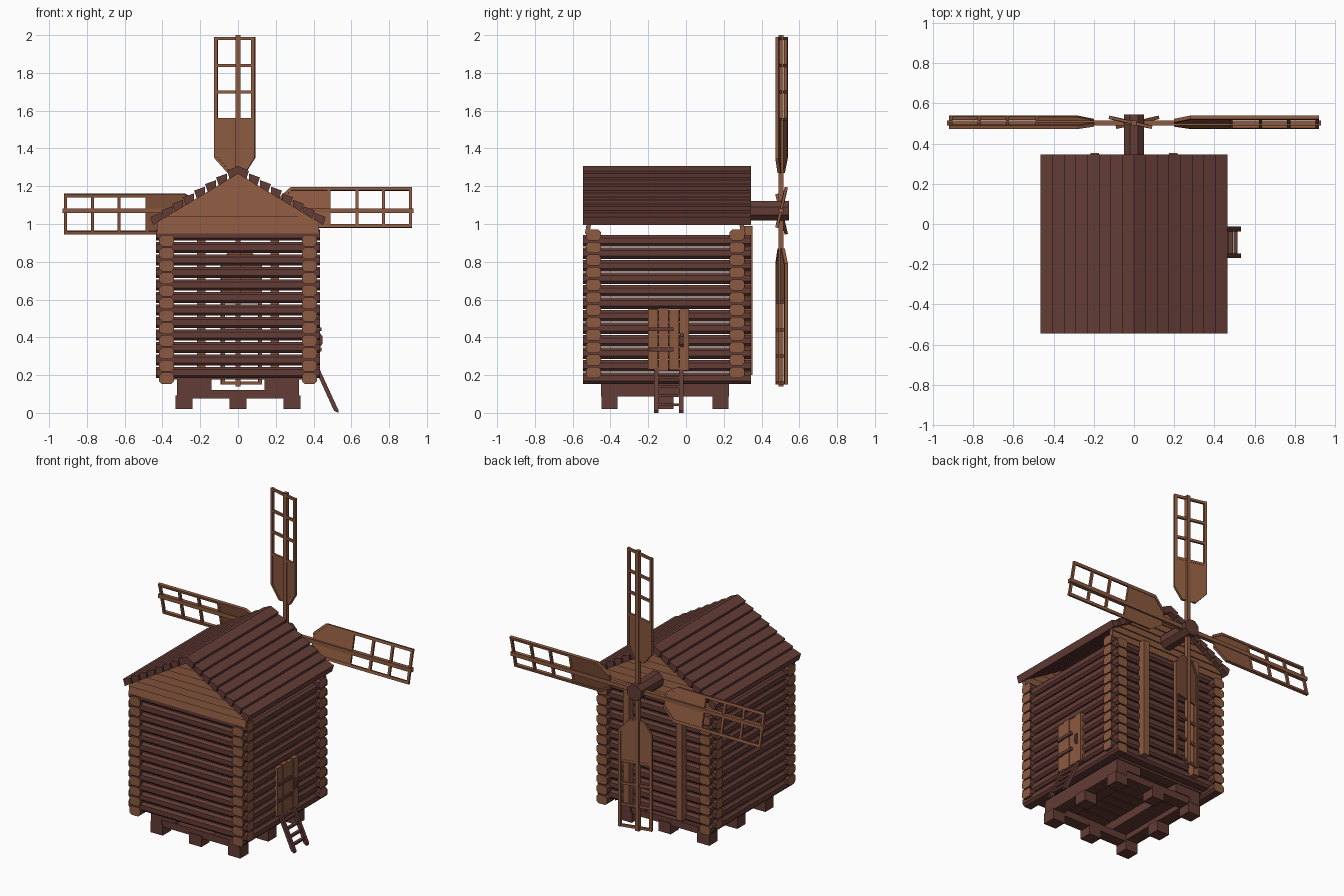
import bpy, bmesh, math
from mathutils import Matrix, Vector

if "Cube" in bpy.data.objects:
    bpy.data.objects.remove(bpy.data.objects["Cube"])


def material(name, col):
    m = bpy.data.materials.new(name)
    m.diffuse_color = (*col, 1)
    m.use_nodes = True
    m.node_tree.nodes["Principled BSDF"].inputs["Base Color"].default_value = m.diffuse_color
    return m


DARK = material("dark_wood", (0.125, 0.045, 0.036))
LIGHT = material("light_wood", (0.26, 0.10, 0.05))


def prism(bm, pts, axis, lo, hi, cap=0, mat=0):
    """Extrude a 2D outline along an axis; outline is in the other two axes, in order."""
    def place(p, t):
        v = list(p)
        v.insert("xyz".index(axis), t)
        return bm.verts.new(v)
    a = [place(p, lo) for p in pts]
    b = [place(p, hi) for p in pts]
    n = len(pts)
    for ring in (a, b[::-1]):
        bm.faces.new(ring).material_index = cap
    for i in range(n):
        j = (i + 1) % n
        bm.faces.new((a[i], b[i], b[j], a[j])).material_index = mat
    return a + b


def box(bm, x, y, z, mat=0):
    return prism(bm, [(x[0], y[0]), (x[1], y[0]), (x[1], y[1]), (x[0], y[1])],
                 "z", z[0], z[1], mat, mat)


def finish(name, bm, mats, matrix=None):
    bmesh.ops.recalc_face_normals(bm, faces=bm.faces)
    me = bpy.data.meshes.new(name)
    bm.to_mesh(me)
    bm.free()
    for m in mats:
        me.materials.append(m)
    ob = bpy.data.objects.new(name, me)
    if matrix:
        ob.matrix_world = matrix
    bpy.context.collection.objects.link(ob)
    return ob


def log_outline(c, z, hw, hh, b=0.014):
    return [(c - hw, z - hh + b), (c - hw + b, z - hh), (c + hw - b, z - hh), (c + hw, z - hh + b),
            (c + hw, z + hh - b), (c + hw - b, z + hh), (c - hw + b, z + hh), (c - hw, z + hh - b)]


# log walls with pale cut ends, crossing at the corners
PITCH = 0.0662
for name, axis, centres, lo, hi, z0 in (
        ("side_wall", "y", (-0.378, 0.378), -0.545, 0.345, 0.183),
        ("end_wall", "x", (-0.49, 0.27), -0.435, 0.435, 0.213)):
    for k, c in enumerate(centres):
        bm = bmesh.new()
        for i in range(12):
            prism(bm, log_outline(c, z0 + i * PITCH, 0.039, 0.0295), axis, lo, hi, cap=1)
        finish(f"{name}_{k + 1}", bm, (DARK, LIGHT))

# gables of lapped boards
ROWS, G0, G1 = 7, 0.95, 1.268
gw = lambda z: min(0.43, max(0.004, (G1 - z) / 0.6))
for name, y, out in (("front_gable", -0.515, -1), ("back_gable", 0.295, 1)):
    bm = bmesh.new()
    step = (G1 - G0) / ROWS
    for i in range(ROWS):
        za, zb = G0 + i * step, G0 + (i + 1) * step
        zm = min(max(za, 1.01), zb)
        pts = [(-gw(za), za), (gw(za), za), (gw(zm), zm), (gw(zb), zb),
               (-gw(zb), zb), (-gw(zm), zm)]
        if zm in (za, zb):
            pts = [(-gw(za), za), (gw(za), za), (gw(zb), zb), (-gw(zb), zb)]
        vs = prism(bm, pts, "y", y - 0.012, y + 0.012)
        for v in vs:  # lean each board so its lower edge stands out
            if v.co.z < za + 0.001:
                v.co.y += out * 0.008
    finish(name, bm, (LIGHT,))

# lapped roof boards
bm = bmesh.new()
W = 0.058
for s in (-1, 1):
    for i in range(8):
        x0, x1 = i * W, (i + 1) * W
        top = lambda x: 1.308 - 0.6 * x
        pts = [(s * x0, top(x0) - 0.006), (s * x1, top(x1) + 0.008),
               (s * (x1 - 0.014), top(x1) - 0.036), (s * x0, top(x0) - 0.042)]
        if i == 0:
            pts[0] = (0, top(0))
        prism(bm, pts, "y", -0.545, 0.345)
finish("roof", bm, (DARK,))

# timber base: feet, beams, joists and floor
bm = bmesh.new()
FX, FY = (-0.285, 0, 0.285), (-0.405, -0.11, 0.183)
for x in FX:
    for y in FY:
        if x or y != FY[1]:
            box(bm, (x - 0.045, x + 0.045), (y - 0.043, y + 0.043), (0.02, 0.092))
finish("feet", bm, (DARK,))
bm = bmesh.new()
for x in (FX[0], FX[2]):
    box(bm, (x - 0.038, x + 0.038), (-0.45, 0.228), (0.088, 0.178))
for y in (FY[0], FY[2]):
    box(bm, (-0.25, 0.25), (y - 0.038, y + 0.038), (0.076, 0.122))
finish("base_beams", bm, (DARK,))
bm = bmesh.new()
for x in (-0.195, 0.195):
    box(bm, (x - 0.055, x + 0.055), (-0.45, 0.228), (0.122, 0.195))
finish("floor_joists", bm, (DARK,))
bm = bmesh.new()
for i in range(9):
    y = -0.45 + i * 0.077
    box(bm, (-0.34, 0.34), (y, y + 0.068), (0.178, 0.196))
finish("floor_planks", bm, (DARK,))

# upright battens on the back wall
bm = bmesh.new()
for x in (-0.195, 0.195):
    box(bm, (x - 0.022, x + 0.022), (0.30, 0.352), (0.2, 0.99))
finish("back_battens", bm, (LIGHT,))

# door with hinges and handle
bm = bmesh.new()
for i, (za, zb) in enumerate(((0.23, 0.55), (0.222, 0.555), (0.228, 0.548), (0.224, 0.553))):
    y = -0.2 + i * 0.055
    box(bm, (0.405, 0.43 + 0.003 * (i % 2)), (y, y + 0.052), (za, zb))
finish("door", bm, (LIGHT,))
bm = bmesh.new()
for z in (0.335, 0.443):
    box(bm, (0.425, 0.443), (-0.195, -0.065), (z - 0.01, z + 0.01))
finish("door_hinges", bm, (DARK,))
bm = bmesh.new()
prism(bm, [(0.425, 0.35), (0.436, 0.35), (0.447, 0.365), (0.447, 0.405), (0.436, 0.42), (0.425, 0.42)],
      "y", -0.028, -0.012)
finish("door_handle", bm, (DARK,))

# ladder leaning on the door sill
bm = bmesh.new()
for y in (-0.158, -0.025):
    prism(bm, [(0.508, 0.012), (0.53, 0.0), (0.533, 0.012), (0.428, 0.24), (0.408, 0.232)],
          "y", y - 0.012, y + 0.012)
for t in (0.15, 0.36, 0.57, 0.78):
    x, z = 0.52 - 0.102 * t, 0.01 + 0.225 * t
    box(bm, (x - 0.01, x + 0.01), (-0.15, -0.03), (z - 0.007, z + 0.007))
finish("ladder", bm, (DARK,))

# windmill shaft
bm = bmesh.new()
prism(bm, [(0.055 * math.cos(math.radians(a)), 1.07 + 0.055 * math.sin(math.radians(a)))
           for a in [22.5 + 45 * k for k in range(8)]], "y", 0.2, 0.545)
finish("shaft", bm, (DARK,))

# four sails, each a spar with a tilted frame and a boarded inner part
U0, U1, B, T = -0.128, 0.092, 0.018, 0.009
for k, side in enumerate(("top", "right", "bottom", "left")):
    bm = bmesh.new()
    for a, b in ((U0, U0 + B), (U1 - B, U1)):
        box(bm, (a, b), (-T, T), (0.28, 0.92))
    for r in (0.482, 0.63, 0.77, 0.912):
        box(bm, (U0 + 0.002, U1 - 0.002), (-T + 0.002, T - 0.002), (r - 0.008, r + 0.008))
    # boarded panel with tapered root
    prism(bm, [(-0.05, 0.2), (0.035, 0.2), (U1 - 0.004, 0.28), (U1 - 0.004, 0.482),
               (U0 + 0.004, 0.482), (U0 + 0.004, 0.28)], "y", -0.005, 0.005)
    # slanted rails around the root
    for ua, ub, d in ((U0, -0.055, B), (U1, 0.04, -B)):
        prism(bm, [(ua, 0.28), (ua + d, 0.285), (ub + d, 0.2), (ub, 0.2)], "y", -T, T)
    bmesh.ops.rotate(bm, verts=bm.verts, cent=(0, 0, 0),
                     matrix=Matrix.Rotation(math.radians(-13), 3, "Z"))
    box(bm, (-0.013, 0.013), (-0.013, 0.013), (0, 0.93))
    finish(f"{side}_sail", bm, (LIGHT,),
           Matrix.Translation((0, 0.502, 1.07)) @ Matrix.Rotation(k * math.pi / 2, 4, "Y"))
